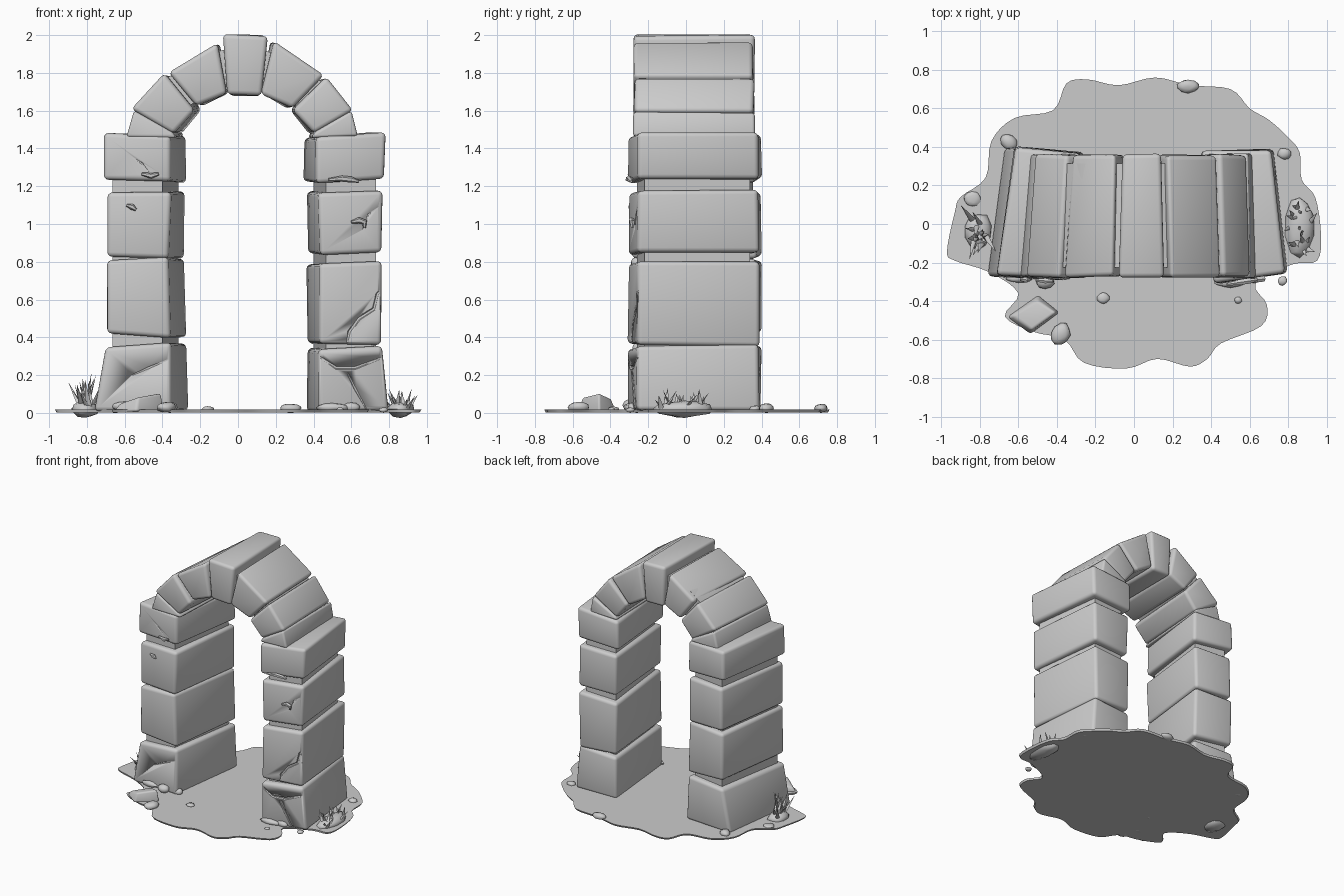
import bpy, bmesh, random
from math import sin, cos, pi, radians
from mathutils import Vector, Matrix

if "Cube" in bpy.data.objects:
    bpy.data.objects.remove(bpy.data.objects["Cube"])

random.seed(4)


def finish(name, bm, angle=35):
    bmesh.ops.recalc_face_normals(bm, faces=bm.faces)
    me = bpy.data.meshes.new(name)
    bm.to_mesh(me)
    bm.free()
    for p in me.polygons:
        p.use_smooth = True
    me.set_sharp_from_angle(angle=radians(angle))
    ob = bpy.data.objects.new(name, me)
    bpy.context.collection.objects.link(ob)
    return ob


def prism(name, front, back, bevel=0.024, jitter=0.006):
    """Closed solid between two matching loops, with worn rounded edges."""
    bm = bmesh.new()
    j = lambda p: Vector(p) + Vector([random.uniform(-jitter, jitter) for _ in range(3)])
    a = [bm.verts.new(j(p)) for p in front]
    b = [bm.verts.new(j(p)) for p in back]
    bm.faces.new(a)
    bm.faces.new(b[::-1])
    for i in range(len(a)):
        k = (i + 1) % len(a)
        bm.faces.new((a[k], a[i], b[i], b[k]))
    if bevel:
        bmesh.ops.bevel(bm, geom=bm.edges[:], offset=bevel, segments=3,
                        profile=0.5, affect='EDGES', clamp_overlap=True)
    return finish(name, bm, 50)


def tube(name, pts, r):
    """Tapered tube along a short path, for twigs and crack cutters."""
    bm = bmesh.new()
    pts = [Vector(p) for p in pts]
    rings = []
    for i, p in enumerate(pts):
        t = (pts[min(i + 1, len(pts) - 1)] - pts[max(i - 1, 0)]).normalized()
        n = Vector((0, 1, 0.01)).cross(t).normalized()
        m = t.cross(n)
        rr = r * (0.45 if i in (0, len(pts) - 1) else 1)
        rings.append([bm.verts.new(p + rr * (n * cos(k * pi / 3) + m * sin(k * pi / 3)))
                      for k in range(6)])
    for a, b in zip(rings, rings[1:]):
        for k in range(6):
            bm.faces.new((a[k], a[(k + 1) % 6], b[(k + 1) % 6], b[k]))
    bm.faces.new(rings[0])
    bm.faces.new(rings[-1][::-1])
    return finish(name, bm)


def front_y(x):
    return -0.27 - (x + 0.71) * 0.05 if x < 0 else -0.31 + (x - 0.42) * 0.15


def crack(ob, xz, r=0.011):
    cutter = tube("crack_cutter", [(x, front_y(x), z) for x, z in xz], r)
    cutter.hide_render = True
    mod = ob.modifiers.new("crack", 'BOOLEAN')
    mod.operation, mod.object = 'DIFFERENCE', cutter
    ev = ob.evaluated_get(bpy.context.evaluated_depsgraph_get())
    me = bpy.data.meshes.new_from_object(ev)
    ob.modifiers.clear()
    ob.data = me
    bpy.data.objects.remove(cutter)


# Pillars: each course is skewed in plan, narrowing toward the back
# name, front x left/right at top, bottom flare left/right, z bottom l/r, z top l/r
LEFT = [("base", -.70, -.36, -.06, .01, .01, .01, .35, .37),
        ("lower", -.70, -.37, 0, .01, .42, .40, .81, .82),
        ("upper", -.69, -.36, 0, -.01, .83, .82, 1.17, 1.17),
        ("capital", -.71, -.36, 0, 0, 1.24, 1.22, 1.48, 1.47)]
RIGHT = [("base", .43, .76, 0, .04, .01, .01, .34, .36),
         ("lower", .43, .765, 0, -.01, .37, .355, .79, .80),
         ("upper", .43, .765, 0, 0, .84, .85, 1.17, 1.18),
         ("capital", .415, .78, 0, 0, 1.22, 1.24, 1.46, 1.49)]
stones = {}


def pillar_block(name, side, xl, xr, fl, fr, bl, br, tl, tr, **kw):
    dl, dr, ybl, ybr = (.09, .085, .40, .37) if side == "left" else (-.065, -.07, .375, .385)
    ins = kw.pop("ins", 0)
    f = [(xl + fl, bl), (xr + fr, br), (xr, tr), (xl, tl)]
    front = [(x, front_y(x) + ins, z) for x, z in f]
    back = [(x + d, y - ins, z) for (x, z), d, y in
            zip(f, (dl, dr, dr, dl), (ybl, ybr, ybr, ybl))]
    return prism(side + "_pillar_" + name, front, back, **kw)


for side, rows in (("left", LEFT), ("right", RIGHT)):
    for name, *v in rows:
        stones[side, name] = pillar_block(name, side, *v)
    x0, x1 = (-.665, -.40) if side == "left" else (.465, .73)
    pillar_block("mortar_core", side, x0, x1, 0, 0, .02, .02, 1.45, 1.45,
                 ins=.045, bevel=0, jitter=0)


# Arch stones: front outlines pushed back, the back slightly narrower
def arch_y(x, z, back):
    return (x + (.05 if x < 0 else -.02) * min(1, abs(x) * 2.5), .36, z) if back else (x, -.275, z)


ARCH = [("left_springer", [(-.59, 1.46), (-.33, 1.46), (-.345, 1.49), (-.555, 1.60)]),
        ("left_haunch_stone", [(-.345, 1.475), (-.225, 1.605), (-.395, 1.795), (-.565, 1.61)]),
        ("left_shoulder_stone", [(-.225, 1.62), (-.055, 1.69), (-.11, 1.955), (-.375, 1.80)]),
        ("keystone", [(-.055, 1.68), (.12, 1.68), (.155, 1.995), (-.075, 2.005)]),
        ("right_shoulder_stone", [(.125, 1.69), (.285, 1.61), (.46, 1.79), (.185, 1.965)]),
        ("right_haunch_stone", [(.29, 1.60), (.40, 1.475), (.605, 1.60), (.465, 1.78)]),
        ("right_springer", [(.39, 1.46), (.63, 1.46), (.605, 1.595), (.40, 1.485)])]
for name, pts in ARCH:
    prism(name, [arch_y(x, z, 0) for x, z in pts], [arch_y(x, z, 1) for x, z in pts],
          bevel=.016 if "springer" in name else .024)

ring = [(.025 + .55 * cos(i * pi / 16), 1.42 + .51 * sin(i * pi / 16)) for i in range(17)]
ring += [(.025 + .385 * cos(i * pi / 16), 1.42 + .30 * sin(i * pi / 16)) for i in range(16, -1, -1)]
prism("arch_mortar_core", [(x, -.225, z) for x, z in ring],
      [(x * .95, .315, z) for x, z in ring], bevel=0, jitter=0)

# Cracks carved in the front faces
crack(stones["right", "lower"], [(.78, .68), (.74, .63), (.72, .55), (.64, .50), (.59, .43), (.57, .34)])
crack(stones["right", "base"], [(.43, .30), (.52, .24), (.62, .24), (.78, .30)])
crack(stones["right", "base"], [(.58, .21), (.62, .13), (.68, .02)], .009)
crack(stones["left", "base"], [(-.56, .20), (-.47, .24), (-.35, .29)], .01)
crack(stones["right", "upper"], [(.76, 1.10), (.69, 1.05), (.66, .97)], .008)
crack(stones["left", "capital"], [(-.58, 1.37), (-.51, 1.32), (-.46, 1.26)], .008)

# Small roots and flakes sticking out of the stones
for i, xz in enumerate([[(.60, 1.01), (.64, 1.02), (.67, 1.01), (.67, .98)],
                        [(-.59, 1.10), (-.56, 1.09), (-.54, 1.075)],
                        [(-.51, 1.265), (-.46, 1.255), (-.42, 1.265)],
                        [(.48, 1.235), (.55, 1.24), (.60, 1.235), (.64, 1.225)]]):
    tube(f"root_{i}", [(x, front_y(x) - .012, z) for x, z in xz], .016)

# Ground patch with a ragged smooth outline
OUTLINE = [(.97, -.05), (.95, -.19), (.82, -.21), (.63, -.31), (.69, -.42), (.66, -.53),
           (.45, -.62), (.38, -.70), (.29, -.74), (.12, -.70), (-.04, -.75), (-.26, -.72),
           (-.36, -.60), (-.52, -.56), (-.67, -.48), (-.60, -.36), (-.75, -.25), (-.93, -.19),
           (-.97, -.14), (-.93, .06), (-.90, .14), (-.77, .24), (-.74, .43), (-.62, .55),
           (-.42, .59), (-.35, .73), (-.24, .75), (-.08, .72), (.11, .76), (.29, .72),
           (.50, .70), (.60, .60), (.70, .54), (.80, .45), (.86, .37), (.87, .23), (.94, .14)]
n = len(OUTLINE)
P = [Vector(p) for p in OUTLINE]
loop = []
for i in range(n):
    a, b, c, d = P[i - 1], P[i], P[(i + 1) % n], P[(i + 2) % n]
    for t in (0, .25, .5, .75):
        loop.append(.5 * (2 * b + (c - a) * t + (2 * a - 5 * b + 4 * c - d) * t * t
                          + (3 * b - a - 3 * c + d) * t ** 3))
prism("ground_patch", [(*p, .018) for p in loop], [(*(p * .99), .003) for p in loop],
      bevel=0, jitter=0)


# Loose rocks and pebbles
def rock(name, x, y, z, sx, sy, sz, rot=0):
    bm = bmesh.new()
    bmesh.ops.create_icosphere(bm, subdivisions=2, radius=1)
    for v in bm.verts:
        v.co *= random.uniform(.88, 1.08)
    bm.transform(Matrix.Translation((x, y, z)) @ Matrix.Rotation(rot, 4, 'Z')
                 @ Matrix.Diagonal((sx, sy, sz, 1)))
    return finish(name, bm, 60)


sq = [(-.67, -.49), (-.54, -.58), (-.39, -.46), (-.50, -.36)]
prism("fallen_stone", [(x, y, .005) for x, y in sq],
      [(-.63 + .0, -.48, .045), (-.53, -.55, .085), (-.41, -.46, .10), (-.50, -.39, .08)], bevel=.014)
for i, r in enumerate([(-.38, -.57, .03, .05, .06, .03, -.5), (-.16, -.385, .02, .033, .03, .015),
                       (.28, .715, .025, .06, .035, .025), (-.65, .425, .025, .05, .04, .025, -.6),
                       (.78, .365, .02, .035, .03, .02), (.77, -.295, .015, .026, .026, .014),
                       (-.84, .13, .022, .045, .04, .012), (.54, -.395, .018, .02, .018, .012),
                       (-.46, -.30, .04, .05, .035, .035), (-.60, -.28, .035, .07, .025, .025),
                       (.50, -.30, .03, .09, .03, .022), (.60, -.285, .03, .05, .025, .025),
                       (-.36, -.26, .03, .04, .03, .03)]):
    rock(f"pebble_{i}", *r)


# Spiky plant tufts beside both pillars
def tuft(name, cx, cy, ry, height, count, lean):
    bm = bmesh.new()
    for i in range(count):
        ang = random.uniform(0, 2 * pi)
        h = height * random.uniform(.5, 1)
        tilt = random.uniform(.15, .8)
        base = Vector((cx + random.uniform(-.035, .035), cy + random.uniform(-ry, ry), .01))
        m = (Matrix.Translation(base) @ Matrix.Rotation(lean, 4, 'Y') @ Matrix.Rotation(ang, 4, 'Z')
             @ Matrix.Rotation(tilt, 4, 'Y') @ Matrix.Diagonal((.5, 1, 1, 1))
             @ Matrix.Translation((0, 0, h / 2)))
        bmesh.ops.create_cone(bm, cap_ends=True, segments=6, radius1=.02, radius2=.001,
                              depth=h, matrix=m)
    finish(name, bm, 60)
    rock(name + "_mound", cx, cy, .02, .075, ry + .04, .045)


tuft("left_plant", -.81, -.04, .06, .20, 18, -.1)
tuft("right_plant", .86, -.01, .12, .13, 20, .05)
